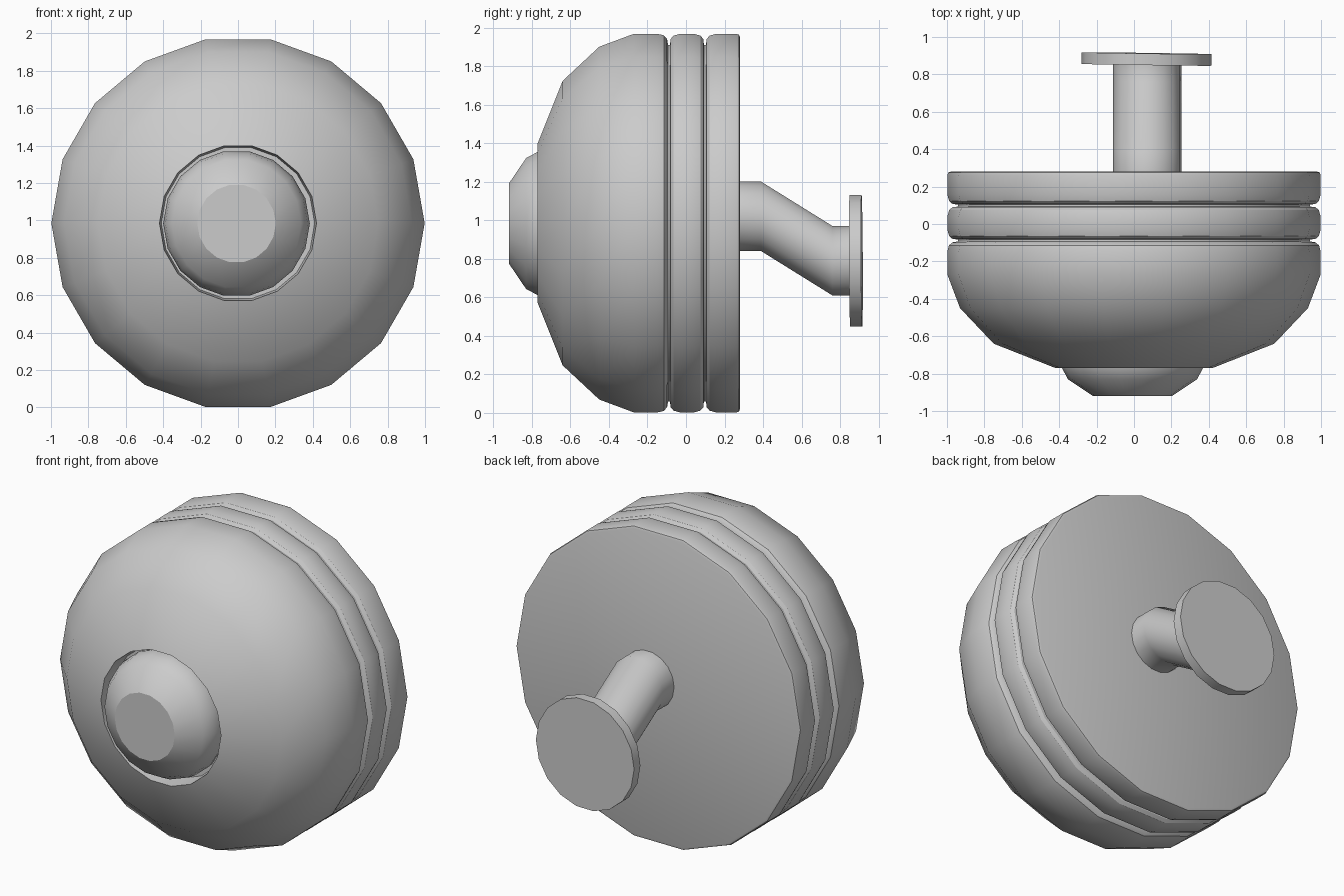
import bpy, bmesh
from math import cos, sin, tau, radians

if "Cube" in bpy.data.objects:
    bpy.data.objects.remove(bpy.data.objects["Cube"])

SIDES = 18


def loft(name, sections, angle=33):
    """Closed stack of 18-sided rings along y; each section is (y, radius, centre x, centre z)."""
    bm = bmesh.new()
    rings = []
    for y, r, cx, cz in sections:
        rings.append([bm.verts.new((cx + r * cos(tau * i / SIDES), y,
                                    cz + r * sin(tau * i / SIDES))) for i in range(SIDES)])
    for a, b in zip(rings, rings[1:]):
        for i in range(SIDES):
            j = (i + 1) % SIDES
            bm.faces.new((a[i], a[j], b[j], b[i]))
    bm.faces.new(rings[0])
    bm.faces.new(rings[-1])
    bmesh.ops.recalc_face_normals(bm, faces=bm.faces)
    mesh = bpy.data.meshes.new(name)
    bm.to_mesh(mesh)
    bm.free()
    obj = bpy.data.objects.new(name, mesh)
    bpy.context.collection.objects.link(obj)
    bpy.ops.object.select_all(action='DESELECT')
    obj.select_set(True)
    bpy.context.view_layer.objects.active = obj
    bpy.ops.object.shade_smooth_by_angle(angle=radians(angle))
    return obj


def lathe(name, profile, cx, cz):
    return loft(name, [(y, r, cx, cz) for y, r in profile])


# Body: front socket, domed shell, then two bevelled discs separated by grooves
body = [(-0.66, 0.41), (-0.77, 0.42), (-0.64, 0.75), (-0.45, 0.93), (-0.27, 0.998),
        (-0.15, 0.998), (-0.115, 0.99), (-0.098, 0.97), (-0.093, 0.94)]
for start, end, tail in ((-0.08, 0.09, True), (0.107, 0.28, False)):
    body += [(start - 0.003, 0.94), (start, 0.97), (start + 0.015, 0.988), (start + 0.05, 0.998)]
    if tail:
        body += [(end - 0.05, 0.998), (end - 0.015, 0.988), (end, 0.97), (end + 0.003, 0.94)]
    else:
        body += [(end - 0.02, 0.998), (end - 0.005, 0.993), (end, 0.98)]
lathe("body", body, 0, 0.985)

# Front knob sitting in the socket
lathe("front_knob", [(-0.92, 0.21), (-0.83, 0.345), (-0.765, 0.38), (-0.70, 0.392), (-0.64, 0.38)],
      -0.008, 0.983)

# Cranked stem at the back
loft("stem", [(0.26, 0.183, 0.07, 1.02), (0.39, 0.183, 0.07, 1.02),
              (0.76, 0.183, 0.07, 0.79), (0.86, 0.183, 0.07, 0.79)], 40)

# Mounting plate, very slightly skewed
plate = lathe("mounting_plate", [(-0.031, 0.347), (0.031, 0.347)], 0, 0)
plate.location = (0.067, 0.882, 0.79)
plate.rotation_euler = (radians(0.3), 0, radians(-0.8))
